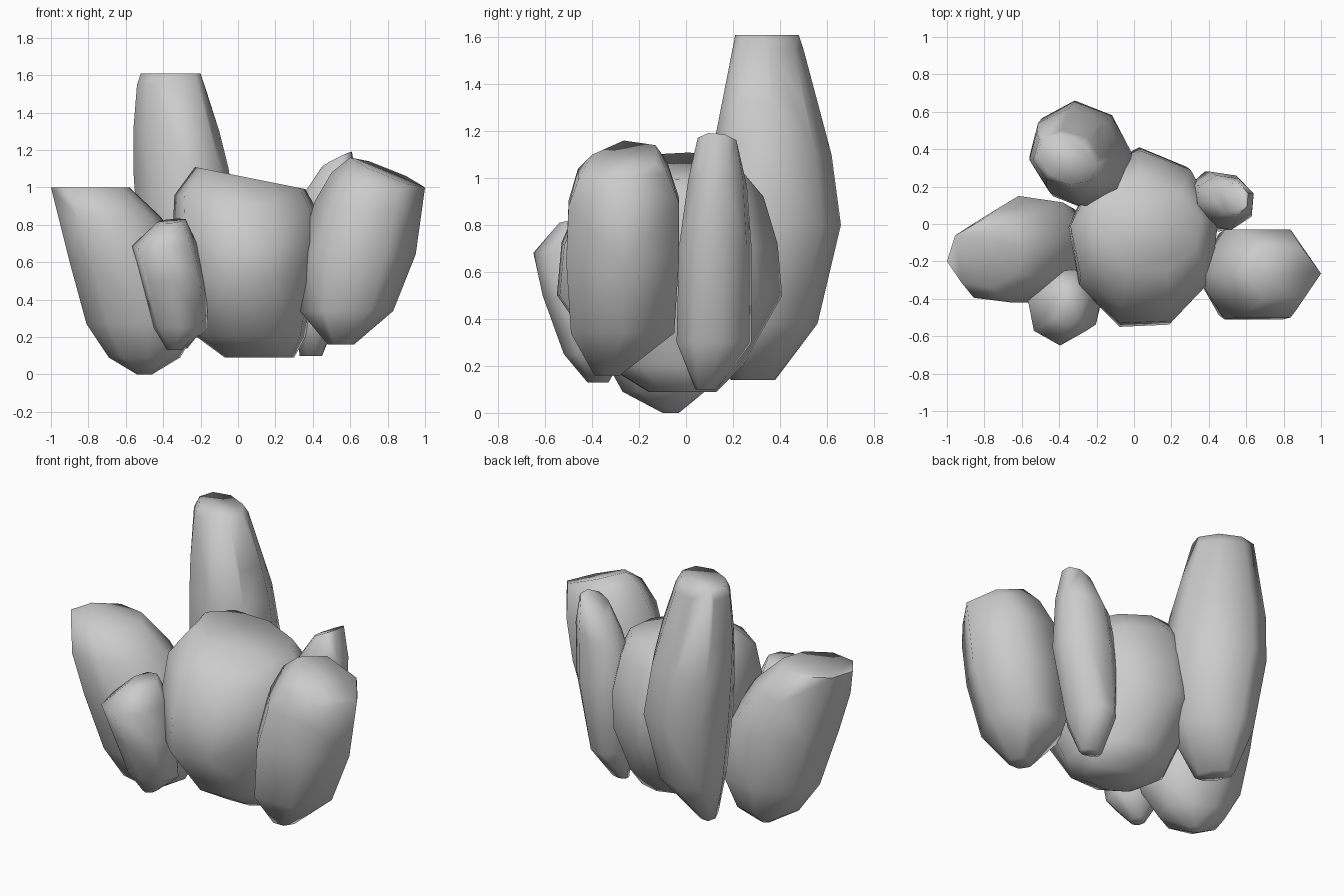
import bpy
import bmesh
from math import sin, cos, tau, radians

cube = bpy.data.objects.get("Cube")
if cube:
    bpy.data.objects.remove(cube, do_unlink=True)

stone = bpy.data.materials.new("grey_stone")
stone.use_nodes = True
colour = (0.6, 0.6, 0.6, 1)
stone.diffuse_color = colour
stone.node_tree.nodes["Principled BSDF"].inputs["Base Color"].default_value = colour


def fit(values, low, high):
    """Stretch values so that they span low to high."""
    a, b = min(values), max(values)
    return [low + (v - a) / (b - a) * (high - low) for v in values]


def rock(name, levels, sides=8, phase=0.0, tilt=(0, 0)):
    """Convex boulder through levels (z, x low, x high, y low, y high, skew), bottom to top.
    The optional skew stretches a section along a diagonal; tilt slopes the top."""
    bm = bmesh.new()
    for i, (z, x0, x1, y0, y1, *skew) in enumerate(levels):
        angles = [tau * (k + phase) / sides for k in range(sides)]
        xs = fit([cos(a) for a in angles], x0, x1)
        ys = fit([sin(a) + sum(skew) * cos(a) for a in angles], y0, y1)
        share = (i / (len(levels) - 1)) ** 3
        for x, y in zip(xs, ys):
            dx, dy = x - (x0 + x1) / 2, y - (y0 + y1) / 2
            bm.verts.new((x, y, z + share * (tilt[0] * dx + tilt[1] * dy)))
    hull = bmesh.ops.convex_hull(bm, input=bm.verts)
    spare = {v for v in hull["geom_interior"] + hull["geom_unused"]
             if isinstance(v, bmesh.types.BMVert)}
    bmesh.ops.delete(bm, geom=list(spare), context="VERTS")
    bmesh.ops.recalc_face_normals(bm, faces=bm.faces)
    mesh = bpy.data.meshes.new(name)
    bm.to_mesh(mesh)
    bm.free()
    mesh.materials.append(stone)
    obj = bpy.data.objects.new(name, mesh)
    bpy.context.collection.objects.link(obj)
    bpy.ops.object.select_all(action="DESELECT")
    obj.select_set(True)
    bpy.context.view_layer.objects.active = obj
    bpy.ops.object.shade_smooth_by_angle(angle=radians(85))


# Broad boulder in the middle
rock("center_rock", [
    (.09, -.07, .3, -.16, .13),
    (.2, -.22, .36, -.34, .24),
    (.5, -.34, .42, -.55, .41),
    (.72, -.35, .45, -.53, .39),
    (.92, -.34, .42, -.44, .33),
    (1.05, -.23, .36, -.25, .22),
], sides=9, phase=.3, tilt=(-.2, 0))

# Tall spire at the back
rock("tall_back_rock", [
    (.14, -.43, -.27, .19, .38, -.7),
    (.38, -.49, -.08, .11, .56, -.2),
    (.8, -.54, -.01, .07, .66, -.12),
    (1.1, -.56, -.05, .11, .62, -.12),
    (1.3, -.56, -.1, .15, .56, -.1),
    (1.55, -.54, -.18, .2, .5, -.1),
    (1.61, -.52, -.2, .21, .48, -.35),
], phase=.2)

# Large boulder leaning outwards
rock("leaning_rock", [
    (0, -.54, -.46, -.1, -.03),
    (.09, -.69, -.31, -.27, .08),
    (.27, -.81, -.2, -.37, .13),
    (.6, -.9, -.26, -.42, .15, .12),
    (.84, -.96, -.41, -.42, .09, .15),
    (1.0, -1.0, -.58, -.34, .02, .1),
], phase=.15)

# Large boulder on the other side
rock("side_rock", [
    (.16, .48, .62, -.39, -.28),
    (.34, .33, .83, -.49, -.05),
    (.65, .33, .95, -.51, -.03),
    (.9, .41, .98, -.5, -.03),
    (1.03, .5, .99, -.46, -.08),
    (1.08, .6, 1.0, -.4, -.13),
], sides=6, tilt=(-.4, .15))

# Slim shard behind the side boulder
rock("slim_back_rock", [
    (.1, .33, .45, .04, .13, -.3),
    (.3, .3, .53, -.04, .28, -.1),
    (.7, .29, .64, -.03, .28, -.1),
    (.98, .34, .64, .01, .26, -.1),
    (1.15, .45, .61, .05, .22),
], phase=.4, tilt=(.5, -.1))

# Small boulder at the front
rock("small_front_rock", [
    (.13, -.38, -.3, -.42, -.33),
    (.25, -.45, -.16, -.52, -.26),
    (.5, -.51, -.17, -.61, -.24),
    (.69, -.57, -.22, -.65, -.25),
    (.82, -.43, -.28, -.54, -.33),
], sides=7, phase=.25, tilt=(.1, .1))
